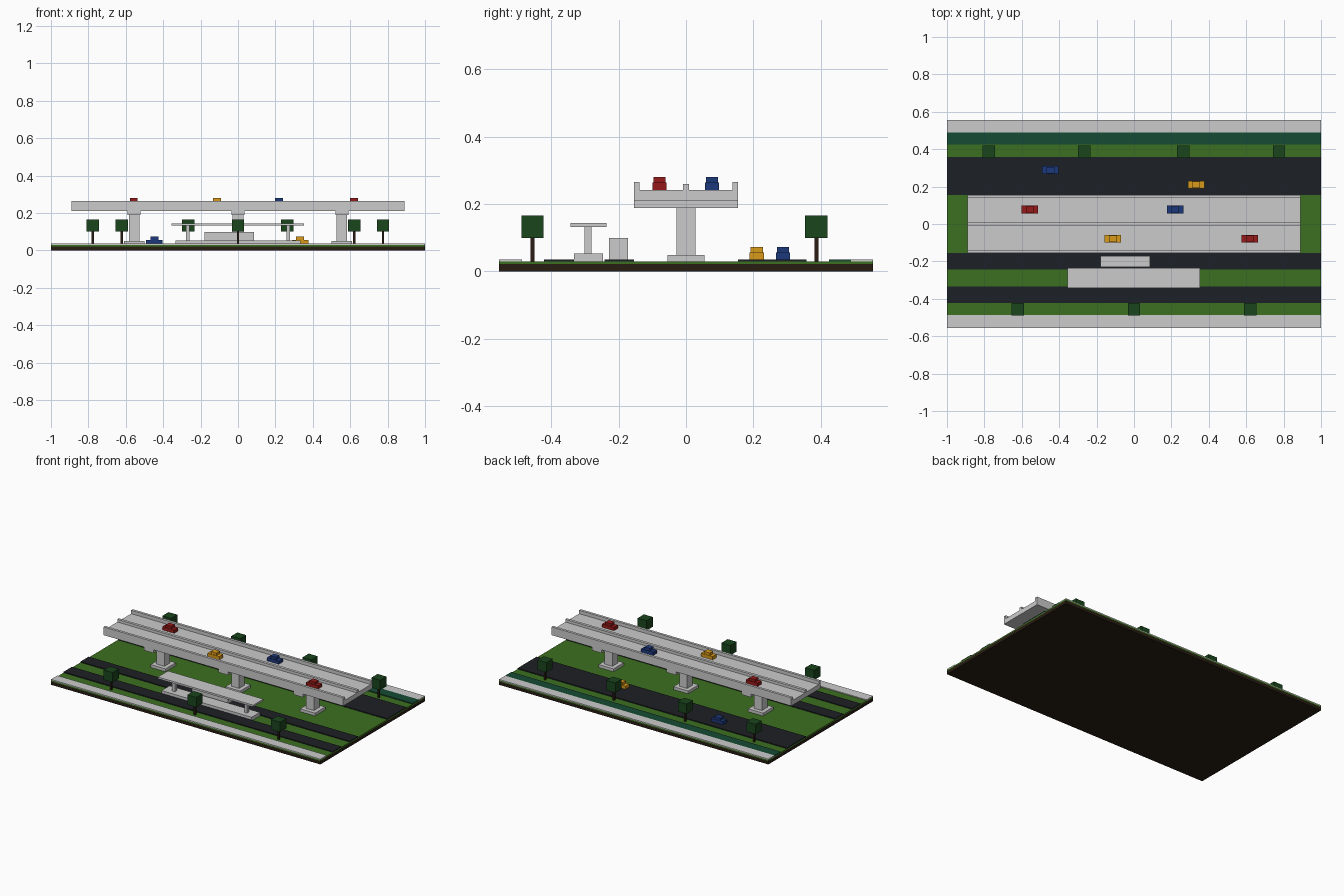
import bpy

if "Cube" in bpy.data.objects:
    bpy.data.objects.remove(bpy.data.objects["Cube"])


def material(name, rgb):
    m = bpy.data.materials.new(name)
    m.diffuse_color = (*rgb, 1)
    m.use_nodes = True
    m.node_tree.nodes["Principled BSDF"].inputs["Base Color"].default_value = m.diffuse_color
    return m


SOIL = material("soil", (0.02, 0.012, 0.006))
GRASS = material("grass", (0.045, 0.16, 0.015))
ASPHALT = material("asphalt", (0.012, 0.014, 0.018))
CYCLE = material("cycle_lane", (0.008, 0.07, 0.035))
LEAF = material("leaf", (0.01, 0.06, 0.012))
BARK = material("bark", (0.025, 0.012, 0.006))
RED = material("red_paint", (0.3, 0.01, 0.01))
BLUE = material("blue_paint", (0.012, 0.04, 0.2))
YELLOW = material("yellow_paint", (0.7, 0.32, 0.01))


def mesh_object(name, verts, faces, mat=None):
    me = bpy.data.meshes.new(name)
    me.from_pydata(verts, [], faces)
    ob = bpy.data.objects.new(name, me)
    bpy.context.collection.objects.link(ob)
    if mat:
        me.materials.append(mat)
    return ob


def box(name, x0, x1, y0, y1, z0, z1, mat=None):
    verts = [(x, y, z) for z in (z0, z1) for x, y in ((x0, y0), (x1, y0), (x1, y1), (x0, y1))]
    faces = [(3, 2, 1, 0), (4, 5, 6, 7)]
    faces += [(i, (i + 1) % 4, (i + 1) % 4 + 4, i + 4) for i in range(4)]
    return mesh_object(name, verts, faces, mat)


def block(name, x, y, z0, z1, sx, sy, mat=None):
    return box(name, x - sx / 2, x + sx / 2, y - sy / 2, y + sy / 2, z0, z1, mat)


# Ground slab
G = 0.03
box("soil_base", -1, 1, -0.555, 0.555, 0, 0.022, SOIL)
box("grass_layer", -1, 1, -0.555, 0.555, 0.022, G, GRASS)

# Ground strips running the full length
for name, y0, y1, mat in (
    ("front_sidewalk", -0.555, -0.487, None),
    ("front_road", -0.422, -0.333, ASPHALT),
    ("bus_road", -0.242, -0.155, ASPHALT),
    ("back_road", 0.155, 0.358, ASPHALT),
    ("cycle_lane", 0.424, 0.49, CYCLE),
    ("back_sidewalk", 0.49, 0.555, None),
):
    box(name, -1, 1, y0, y1, G, 0.036, mat)

# Elevated deck: one profile with edge barriers and a median, extruded along x
half = [(0.009, 0.242), (0.138, 0.242), (0.138, 0.265), (0.155, 0.265), (0.155, 0.21)]
half = [(0.009, 0.26)] + half
profile = half + [(-y, z) for y, z in reversed(half)]
n = len(profile)
verts = [(x, y, z) for x in (-0.89, 0.89) for y, z in profile]
faces = [tuple(range(n)), tuple(reversed(range(n, 2 * n)))]
faces += [((i + 1) % n, i, i + n, (i + 1) % n + n) for i in range(n)]
mesh_object("overpass_deck", verts, faces)

# Piers with footing, column and crossbeam
for x in (-0.555, 0, 0.555):
    block("pier_footing", x, 0, G, 0.049, 0.11, 0.11)
    block("pier_column", x, 0, 0.049, 0.188, 0.057, 0.057)
    block("pier_crossbeam", x, 0, 0.188, 0.21, 0.07, 0.31)

# Stop platform with canopy
box("platform", -0.335, 0.335, -0.333, -0.247, G, 0.054)
box("canopy_roof", -0.355, 0.353, -0.343, -0.236, 0.132, 0.144)
for x in (-0.268, 0.268):
    block("canopy_post", x, -0.291, 0.054, 0.132, 0.02, 0.02)

# Bus
box("bus", -0.18, 0.085, -0.229, -0.172, 0.036, 0.099)


# Cars
def car(x, y, z, mat):
    block("car_body", x, y, z, z + 0.022, 0.088, 0.042, mat)
    block("car_cabin", x, y, z + 0.022, z + 0.039, 0.042, 0.036, mat)


for x, y, mat in ((-0.557, 0.077, RED), (0.22, 0.077, BLUE),
                  (-0.113, -0.079, YELLOW), (0.62, -0.079, RED)):
    car(x, y, 0.242, mat)
car(-0.447, 0.288, 0.034, BLUE)
car(0.332, 0.21, 0.034, YELLOW)

# Trees
for y, xs in ((-0.456, (-0.622, 0, 0.622)), (0.387, (-0.777, -0.266, 0.264, 0.775))):
    for x in xs:
        block("tree_trunk", x, y, G, 0.1, 0.012, 0.012, BARK)
        block("tree_crown", x, y, 0.1, 0.166, 0.066, 0.066, LEAF)
